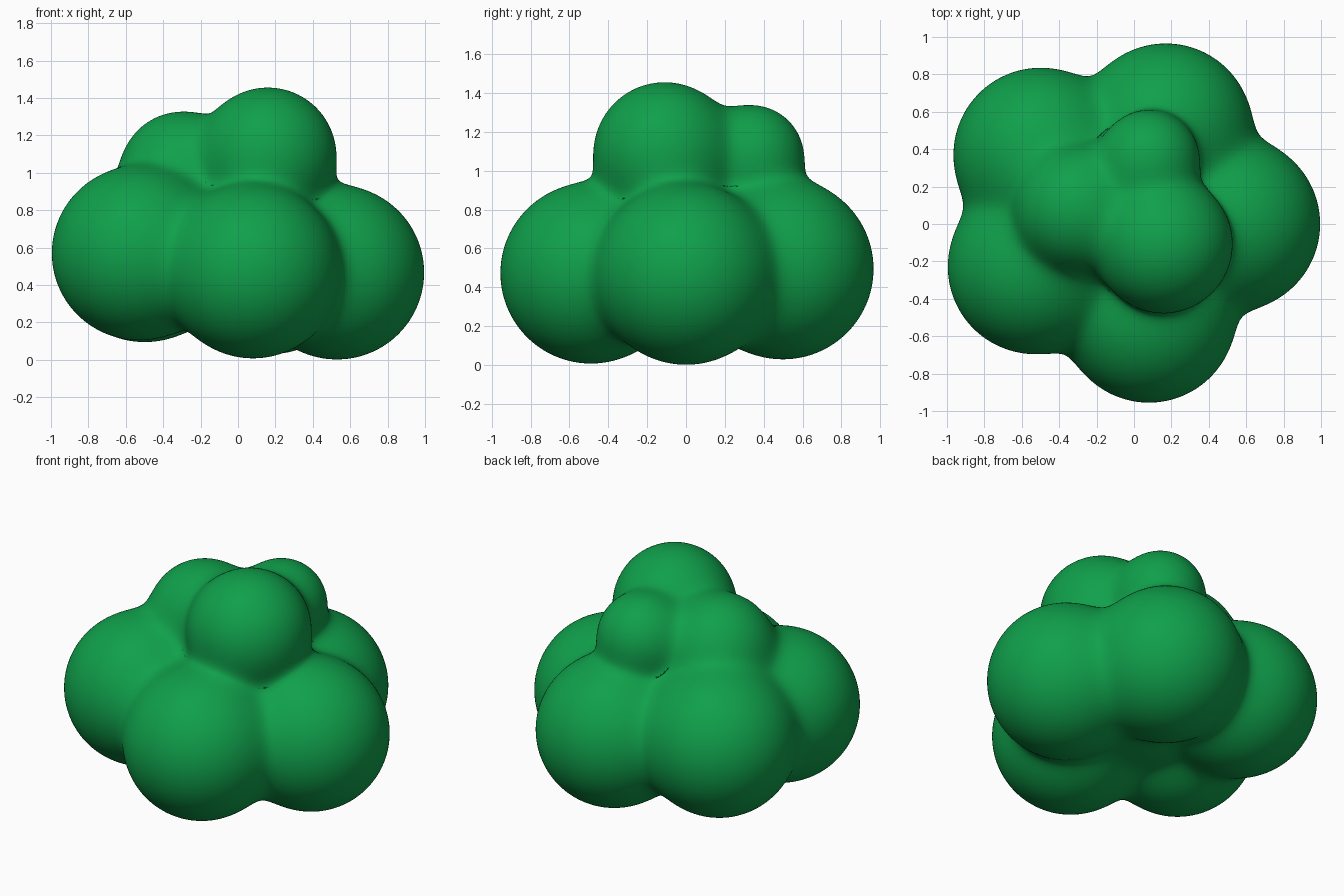
import bpy, bmesh, math
from mathutils import Vector, Matrix

if "Cube" in bpy.data.objects:
    bpy.data.objects.remove(bpy.data.objects["Cube"])

# Foliage lobes: x, y, z, radius
LOBES = [
    (0.53, 0.00, 0.467, 0.465),    # right
    (0.17, 0.50, 0.495, 0.465),    # back
    (-0.50, 0.37, 0.56, 0.465),    # back left
    (-0.53, -0.23, 0.57, 0.465),   # front left
    (0.08, -0.49, 0.473, 0.465),   # front
    (0.16, -0.11, 1.09, 0.365),    # crown
    (-0.30, 0.08, 0.995, 0.33),    # crown left
    (0.08, 0.34, 1.07, 0.265),     # crown back
    (-0.03, 0.00, 0.57, 0.40),     # hidden core
]
BLEND = 0.05
balls = [(Vector(l[:3]), l[3]) for l in LOBES]


def settle(p):
    """Move a point onto the smoothly blended surface of all lobes."""
    for _ in range(6):
        total, grad = 0.0, Vector()
        for c, r in balls:
            v = p - c
            dist = max(v.length, 1e-6)
            w = math.exp(-(dist - r) / BLEND)
            total += w
            grad += v * (w / dist)
        d = -BLEND * math.log(total)
        if abs(d) < 1e-4:
            break
        grad /= total
        step = grad * (d / max(grad.length_squared, 0.15))
        if step.length > 0.05:
            step.length = 0.05
        p = p - step
    return p


# Rough union of spheres
bm = bmesh.new()
for c, r in balls:
    bmesh.ops.create_icosphere(bm, subdivisions=4, radius=r + 0.01,
                               matrix=Matrix.Translation(c))
mesh = bpy.data.meshes.new("bush_foliage")
bm.to_mesh(mesh)
bm.free()
bush = bpy.data.objects.new("bush_foliage", mesh)
bpy.context.collection.objects.link(bush)
bpy.context.view_layer.objects.active = bush
bush.select_set(True)

# Fuse into one skin and soften the creases
fuse = bush.modifiers.new("fuse", 'REMESH')
fuse.mode = 'VOXEL'
fuse.voxel_size = 0.02
soften = bush.modifiers.new("soften", 'SMOOTH')
soften.factor = 0.5
soften.iterations = 8
for name in ("fuse", "soften"):
    bpy.ops.object.modifier_apply(modifier=name)

# Settle the skin onto the exact blended lobes
for v in bush.data.vertices:
    v.co = settle(v.co.copy())
bush.data.update()
bpy.ops.object.shade_smooth()

# Leaf green
green = bpy.data.materials.new("leaf_green")
green.diffuse_color = (0.005, 0.35, 0.07, 1)
green.use_nodes = True
green.node_tree.nodes["Principled BSDF"].inputs["Base Color"].default_value = green.diffuse_color
bush.data.materials.clear()
bush.data.materials.append(green)
